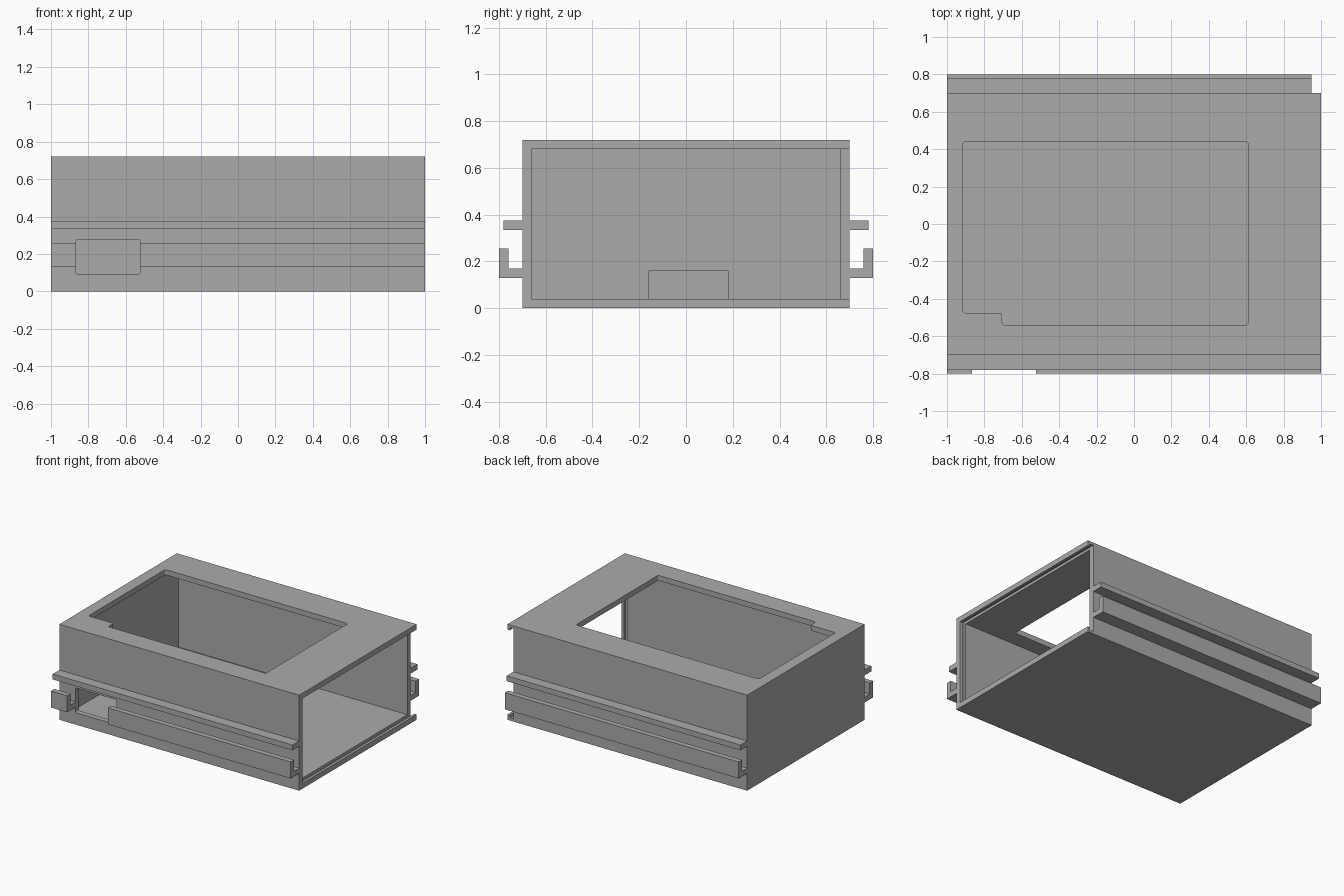
import bpy, bmesh
from mathutils import Vector

cube = bpy.data.objects.get("Cube")
if cube:
    bpy.data.objects.remove(cube, do_unlink=True)

grey = bpy.data.materials.new("plain grey")
grey.use_nodes = True
colour = (0.41, 0.41, 0.41, 1)
grey.diffuse_color = colour
grey.node_tree.nodes["Principled BSDF"].inputs["Base Color"].default_value = colour


def prism(name, points, axis, lo, hi, rounding=0):
    """Extrude a flat outline along an axis; outline uses the other two axes in order."""
    bm = bmesh.new()

    def place(p):
        v = list(p)
        v.insert(axis, lo)
        return v

    bm.faces.new([bm.verts.new(place(p)) for p in points])
    if rounding:
        bmesh.ops.bevel(bm, geom=bm.verts[:], offset=rounding, segments=4,
                        profile=0.5, affect='VERTICES')
    ext = bmesh.ops.extrude_face_region(bm, geom=bm.faces[:])
    shift = Vector((0, 0, 0))
    shift[axis] = hi - lo
    bmesh.ops.translate(bm, vec=shift,
                        verts=[g for g in ext["geom"] if isinstance(g, bmesh.types.BMVert)])
    bmesh.ops.recalc_face_normals(bm, faces=bm.faces)
    mesh = bpy.data.meshes.new(name)
    bm.to_mesh(mesh)
    bm.free()
    mesh.materials.append(grey)
    obj = bpy.data.objects.new(name, mesh)
    bpy.context.collection.objects.link(obj)
    return obj


def rect(a0, a1, b0, b1):
    return [(a0, b0), (a1, b0), (a1, b1), (a0, b1)]


def cut(target, cutter):
    cutter.hide_render = True
    mod = target.modifiers.new("cut", 'BOOLEAN')
    mod.operation = 'DIFFERENCE'
    mod.solver = 'EXACT'
    mod.object = cutter
    bpy.context.view_layer.objects.active = target
    bpy.ops.object.modifier_apply(modifier=mod.name)
    bpy.data.objects.remove(cutter, do_unlink=True)


# Case body: box section with a hooked rail and a flat rail on each side
half = [(0.7, 0), (0.7, 0.13), (0.8, 0.13), (0.8, 0.255), (0.76, 0.255),
        (0.76, 0.17), (0.7, 0.17), (0.7, 0.335), (0.78, 0.335),
        (0.78, 0.375), (0.7, 0.375), (0.7, 0.72)]
section = half + [(-y, z) for y, z in reversed(half)]
case = prism("railed_case", section, 0, -1, 1)

# Inner cavity, open at one end, with the back wall stopped short for a sliding door
cavity = [(-0.96, -0.66), (1.1, -0.66), (1.1, 0.9), (0.95, 0.9), (0.95, 0.66), (-0.96, 0.66)]
cut(case, prism("cavity", cavity, 2, 0.04, 0.68))

# Door groove in the floor, lid and front wall
cut(case, prism("door_groove", rect(0.95, 0.98, -0.68, 0.9), 2, 0.02, 0.70))

# Screen opening in the lid, with a stepped corner
screen = [(-0.705, -0.54), (0.61, -0.54), (0.61, 0.44), (-0.915, 0.44),
          (-0.915, -0.475), (-0.705, -0.475)]
cut(case, prism("screen_opening", screen, 2, 0.6, 0.8, rounding=0.015))

# Connector opening through the front wall and hooked rail
cut(case, prism("connector_opening", rect(-0.865, -0.525, 0.09, 0.277), 1, -0.9, -0.6,
                rounding=0.008))

# Shallow relief inside the closed end wall
cut(case, prism("end_relief", rect(-0.16, 0.18, 0.04, 0.16), 0, -0.98, -0.9))
